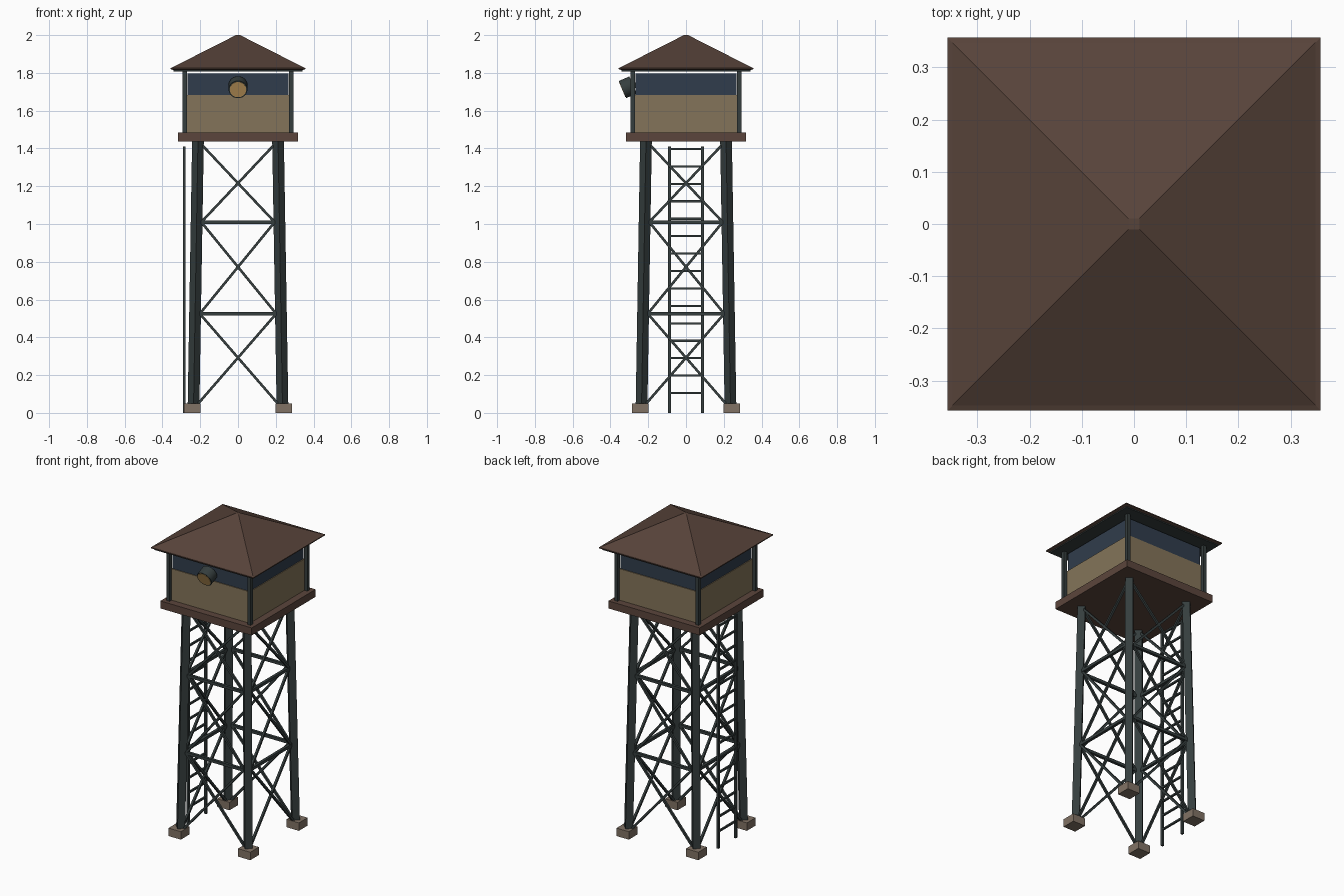
import bpy, bmesh, math
from mathutils import Vector, Matrix

if "Cube" in bpy.data.objects:
    bpy.data.objects.remove(bpy.data.objects["Cube"])


def material(name, rgb):
    m = bpy.data.materials.new(name)
    m.diffuse_color = (*rgb, 1)
    m.use_nodes = True
    m.node_tree.nodes["Principled BSDF"].inputs["Base Color"].default_value = m.diffuse_color
    return m


METAL = material("dark_metal", (.036, .048, .048))
ROOF = material("roof_brown", (.095, .056, .042))
DECK = material("deck_brown", (.105, .06, .045))
WALL = material("wall_tan", (.23, .175, .10))
GLASS = material("window_navy", (.030, .046, .072))
STONE = material("footing", (.22, .17, .13))
LENS = material("lens_yellow", (.55, .33, .11))


def finish(name, bm, mat):
    bmesh.ops.recalc_face_normals(bm, faces=bm.faces)
    me = bpy.data.meshes.new(name)
    bm.to_mesh(me)
    bm.free()
    me.materials.append(mat)
    ob = bpy.data.objects.new(name, me)
    bpy.context.collection.objects.link(ob)
    return ob


def add_box(bm, c, size):
    bmesh.ops.create_cube(bm, size=1, matrix=Matrix.Translation(c) @ Matrix.Diagonal((*size, 1)))


def slab(name, half, z0, z1, mat):
    bm = bmesh.new()
    add_box(bm, (0, 0, (z0 + z1) / 2), (2 * half, 2 * half, z1 - z0))
    return finish(name, bm, mat)


def add_rod(bm, a, b, r, sides=4, twist=math.pi / 4):
    a, b = Vector(a), Vector(b)
    d = b - a
    rot = Vector((0, 0, 1)).rotation_difference(d).to_matrix().to_4x4()
    bmesh.ops.create_cone(bm, cap_ends=True, segments=sides, radius1=r, radius2=r, depth=d.length,
                          matrix=Matrix.Translation((a + b) / 2) @ rot @ Matrix.Rotation(twist, 4, 'Z'))


def leg_at(z):
    return .236 - .024 * z / 1.44


CORNERS = [(sx, sy) for sx in (-1, 1) for sy in (-1, 1)]

# Footings, leaning legs and cabin corner posts
feet, legs, posts = bmesh.new(), bmesh.new(), bmesh.new()
for sx, sy in CORNERS:
    add_box(feet, (sx * .242, sy * .242, .025), (.086, .086, .05))
    b, t = leg_at(.03), leg_at(1.44)
    add_rod(legs, (sx * b, sy * b, .03), (sx * t, sy * t, 1.44), .031, twist=0)
    add_box(posts, (sx * .282, sy * .282, 1.648), (.022, .022, .335))
finish("footings", feet, STONE)
finish("legs", legs, METAL)
finish("cabin_posts", posts, METAL)

# Cross braces and horizontal girts on all four sides
braces, girts = bmesh.new(), bmesh.new()
levels = [.05, .525, 1.01, 1.415]
for k in range(4):
    turn = Matrix.Rotation(k * math.pi / 2, 3, 'Z')

    def pt(s, z):
        h = leg_at(z)
        return turn @ Vector((s * (h - .025), -h, z))

    for z0, z1 in zip(levels, levels[1:]):
        for s in (-1, 1):
            add_rod(braces, pt(s, z0), pt(-s, z1), .0095)
    for z in levels[1:3]:
        add_rod(girts, pt(-1, z), pt(1, z), .0125)
finish("cross_braces", braces, METAL)
finish("girts", girts, METAL)

# Ladder on the left side
ladder = bmesh.new()
for s in (-1, 1):
    add_box(ladder, (-.285, s * .087, .705), (.014, .014, 1.41))
for i in range(15):
    add_box(ladder, (-.285, 0, .105 + i * .0923), (.011, .174, .011))
finish("ladder", ladder, METAL)

# Cabin
slab("platform", .318, 1.437, 1.484, DECK)
slab("lower_walls", .273, 1.48, 1.682, WALL)
slab("window_band", .268, 1.68, 1.797, GLASS)
slab("eave_plate", .342, 1.808, 1.82, METAL)

# Hipped roof with a tiny flat tip
bm = bmesh.new()
rings = []
for h, z in ((.342, 1.815), (.357, 1.82), (.357, 1.826), (.348, 1.829), (.011, 2.0)):
    rings.append([bm.verts.new((x * h, y * h, z)) for x, y in ((-1, -1), (1, -1), (1, 1), (-1, 1))])
for a, b in zip(rings, rings[1:]):
    for i in range(4):
        bm.faces.new((a[i], a[(i + 1) % 4], b[(i + 1) % 4], b[i]))
bm.faces.new(rings[0])
bm.faces.new(rings[-1])
finish("roof", bm, ROOF)

# Searchlight tilted down on the front
axis = Vector((0, .92, .39)).normalized()
front = Vector((0, -.336, 1.712))
bm = bmesh.new()
add_rod(bm, front, front + axis * .06, .05, 20)
housing = finish("searchlight_housing", bm, METAL)
bm = bmesh.new()
add_rod(bm, front - axis * .002, front + axis * .01, .044, 20)
lens = finish("searchlight_lens", bm, LENS)
bm = bmesh.new()
add_box(bm, (0, -.28, 1.735), (.03, .04, .03))
finish("searchlight_mount", bm, METAL)
for ob in (housing, lens):
    bpy.ops.object.select_all(action='DESELECT')
    ob.select_set(True)
    bpy.context.view_layer.objects.active = ob
    bpy.ops.object.shade_smooth_by_angle(angle=math.radians(35))
